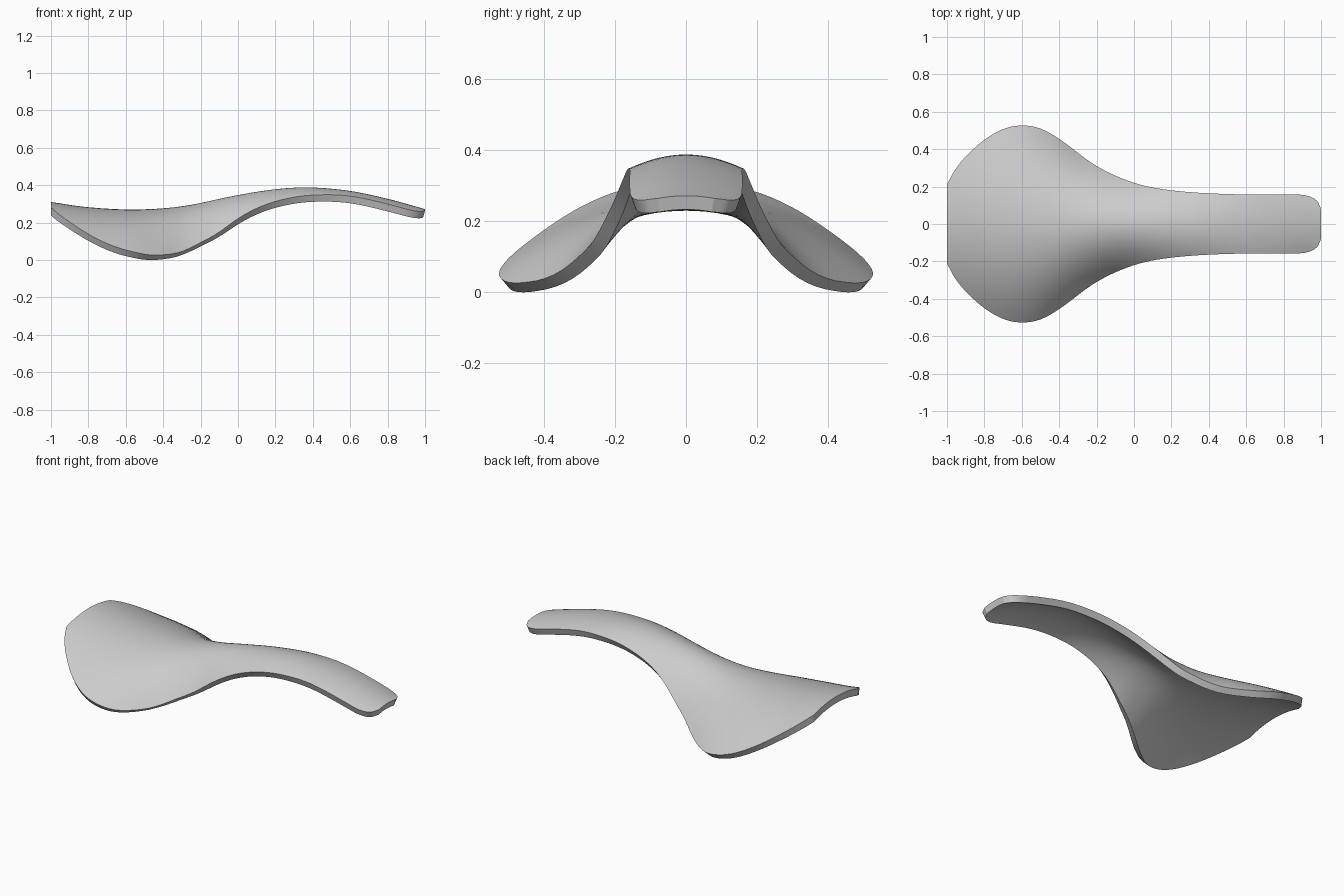
import bpy
import bmesh
import math

cube = bpy.data.objects.get("Cube")
if cube:
    bpy.data.objects.remove(cube, do_unlink=True)


def smooth_curve(points):
    """Return a function running smoothly through (position, value) points."""
    last = len(points) - 1

    def tangent(i):
        (xa, va), (xb, vb) = points[max(i - 1, 0)], points[min(i + 1, last)]
        return (vb - va) / (xb - xa)

    def evaluate(x):
        i = 0
        while i < last - 1 and x > points[i + 1][0]:
            i += 1
        (xa, va), (xb, vb) = points[i], points[i + 1]
        span = xb - xa
        t = min(max((x - xa) / span, 0), 1)
        ease = t * t * (3 - 2 * t)
        start = t * (1 - t) ** 2 * span * tangent(i)
        end = t * t * (t - 1) * span * tangent(i + 1)
        return va + (vb - va) * ease + start + end

    return evaluate


# Spine height, half width and crosswise arch along the length
spine = smooth_curve([(-1, .308), (-.8, .28), (-.55, .268), (-.3, .285), (0, .345),
                      (.2, .376), (.38, .386), (.6, .367), (.8, .325), (1, .27)])
half_width = smooth_curve([(-1, .21), (-.96, .285), (-.9, .36), (-.8, .45), (-.7, .507),
                           (-.6, .527), (-.5, .51), (-.4, .455), (-.2, .31), (0, .22),
                           (.2, .18), (.5, .16), (.85, .158), (.93, .15), (.98, .122), (1, .08)])
arch = smooth_curve([(-1, .7), (-.6, .78), (-.4, 1.2), (-.2, 2.2), (-.1, 2.65),
                     (0, 2.6), (.2, 2), (.4, 1.5), (.6, 1.1), (1, 1.2)])

# Top surface of the saddle as a grid, with stations closer at both ends
STATIONS, ACROSS = 96, 32
bm = bmesh.new()
rows = []
for i in range(STATIONS + 1):
    x = -math.cos(math.pi * i / STATIONS)
    row = []
    for j in range(ACROSS + 1):
        y = half_width(x) * (2 * j / ACROSS - 1)
        row.append(bm.verts.new((x, y, spine(x) - arch(x) * y * y)))
    rows.append(row)
for near, far in zip(rows, rows[1:]):
    for j in range(ACROSS):
        bm.faces.new((near[j], far[j], far[j + 1], near[j + 1]))
mesh = bpy.data.meshes.new("saddle_shell")
bm.to_mesh(mesh)
bm.free()
shell = bpy.data.objects.new("saddle_shell", mesh)
bpy.context.collection.objects.link(shell)

# Even wall thickness below the top surface
bpy.ops.object.select_all(action="DESELECT")
shell.select_set(True)
bpy.context.view_layer.objects.active = shell
wall = shell.modifiers.new("wall", "SOLIDIFY")
wall.thickness = .04
wall.offset = -1
bpy.ops.object.modifier_apply(modifier=wall.name)

# Trim the wide end flush and rest the wings on the ground
lowest = min(v.co.z for v in mesh.vertices)
for v in mesh.vertices:
    v.co.x = max(v.co.x, -1)
    v.co.z -= lowest
bpy.ops.object.shade_smooth_by_angle(angle=math.radians(40))

# Plain grey finish
grey = bpy.data.materials.new("light_grey")
grey.use_nodes = True
colour = (.6, .6, .6, 1)
grey.diffuse_color = colour
grey.node_tree.nodes["Principled BSDF"].inputs["Base Color"].default_value = colour
mesh.materials.append(grey)
